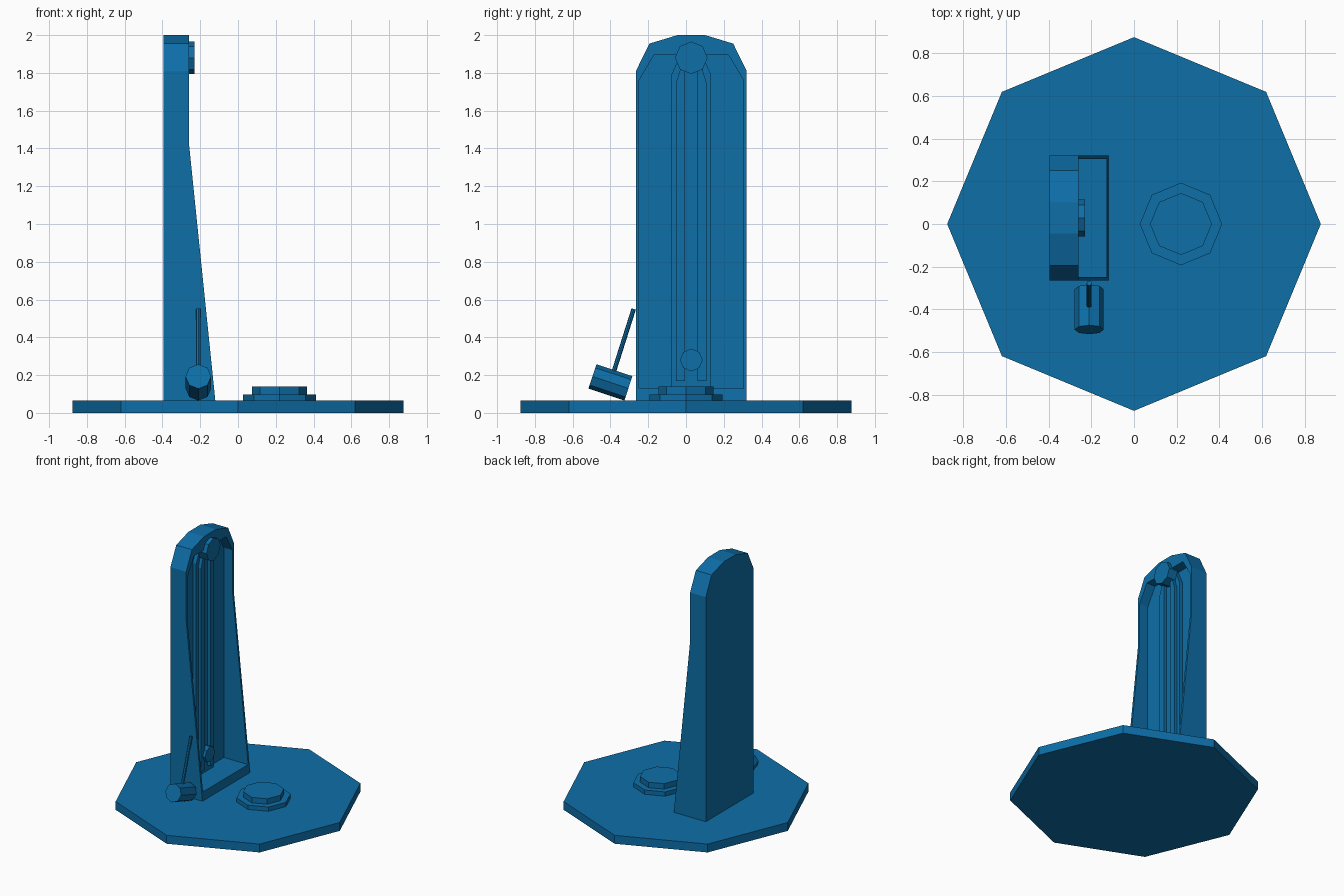
import bpy, bmesh
from math import pi
from mathutils import Vector

old = bpy.data.objects.get("Cube")
if old:
    bpy.data.objects.remove(old, do_unlink=True)

COLOUR = (0.004, 0.156, 0.39, 1)
blue = bpy.data.materials.new("Blue")
blue.use_nodes = True
blue.diffuse_color = COLOUR
blue.node_tree.nodes["Principled BSDF"].inputs["Base Color"].default_value = COLOUR

MID = 0.028      # y of the tower's centre line
PANEL = -0.335   # x of the recessed panel
FLOOR = 0.065    # top of the base


def finish(name, bm):
    bmesh.ops.recalc_face_normals(bm, faces=bm.faces)
    mesh = bpy.data.meshes.new(name)
    bm.to_mesh(mesh)
    bm.free()
    mesh.materials.append(blue)
    obj = bpy.data.objects.new(name, mesh)
    bpy.context.collection.objects.link(obj)
    return obj


def rod(name, start, end, radius, sides=8):
    """Flat-sided cylinder between two points."""
    start, end = Vector(start), Vector(end)
    bm = bmesh.new()
    bmesh.ops.create_cone(bm, cap_ends=True, segments=sides, radius1=radius,
                          radius2=radius, depth=(end - start).length)
    obj = finish(name, bm)
    obj.location = (start + end) / 2
    obj.rotation_mode = 'QUATERNION'
    obj.rotation_quaternion = Vector((0, 0, 1)).rotation_difference(end - start)
    return obj


def loft(name, loops):
    """Skin a list of equal-length loops and cap both ends."""
    bm = bmesh.new()
    rings = [[bm.verts.new(p) for p in loop] for loop in loops]
    for a, b in zip(rings, rings[1:]):
        for i in range(len(a)):
            j = (i + 1) % len(a)
            bm.faces.new((a[i], a[j], b[j], b[i]))
    bm.faces.new(rings[0])
    bm.faces.new(rings[-1])
    return finish(name, bm)


def mirrored(half):
    """Full outline from a half outline of (offset, height)."""
    return [(MID + o, z) for o, z in half] + [(MID - o, z) for o, z in reversed(half)]


def flat(outline, x):
    return [(x, y, z) for y, z in outline]


def front_x(z):
    """Front of the tower: upright above, flaring out below."""
    return -0.26 + 0.14 * max(0, 1.43 - z) / (1.43 - FLOOR)


def on_front(outline):
    return [(front_x(z), y, z) for y, z in outline]


# Base and stepped strike pad
rod("base", (0, 0, 0), (0, 0, FLOOR), 0.875)
rod("pad_rim", (0.22, 0, FLOOR), (0.22, 0, 0.098), 0.193)
rod("pad_button", (0.22, 0, 0.098), (0.22, 0, 0.14), 0.145)

# Hollow tower with a thin rim
outer = mirrored([(0.293, FLOOR), (0.293, 1.43), (0.293, 1.81), (0.222, 1.955), (0.073, 2)])
inner = mirrored([(0.277, 0.13), (0.277, 1.43), (0.277, 1.76), (0.197, 1.895), (0.073, 1.895)])
loft("tower", [flat(outer, -0.395), on_front(outer), on_front(inner), flat(inner, PANEL)])

# Track board with two raised rails
board = mirrored([(0.105, 0.13), (0.105, 1.79), (0.06, 1.89)])
loft("track_board", [flat(board, PANEL), flat(board, -0.305)])
rail = [(0.033, 0.17), (0.08, 0.17), (0.08, 1.75), (0.055, 1.83), (0.033, 1.83)]
for side, sign in (("left", 1), ("right", -1)):
    outline = [(MID + sign * o, z) for o, z in rail]
    loft("track_rail_" + side, [flat(outline, -0.305), flat(outline, -0.28)])

# Puck and bell on the track
rod("puck", (-0.305, MID, 0.28), (-0.26, MID, 0.28), 0.06)
rod("bell", (-0.305, MID, 1.88), (-0.23, MID, 1.88), 0.086)

# Mallet leaning on the tower's side
rod("mallet_head", (-0.21, -0.495, 0.193), (-0.21, -0.305, 0.13), 0.068)
rod("mallet_handle", (-0.21, -0.4, 0.162), (-0.21, -0.277, 0.55), 0.012)
